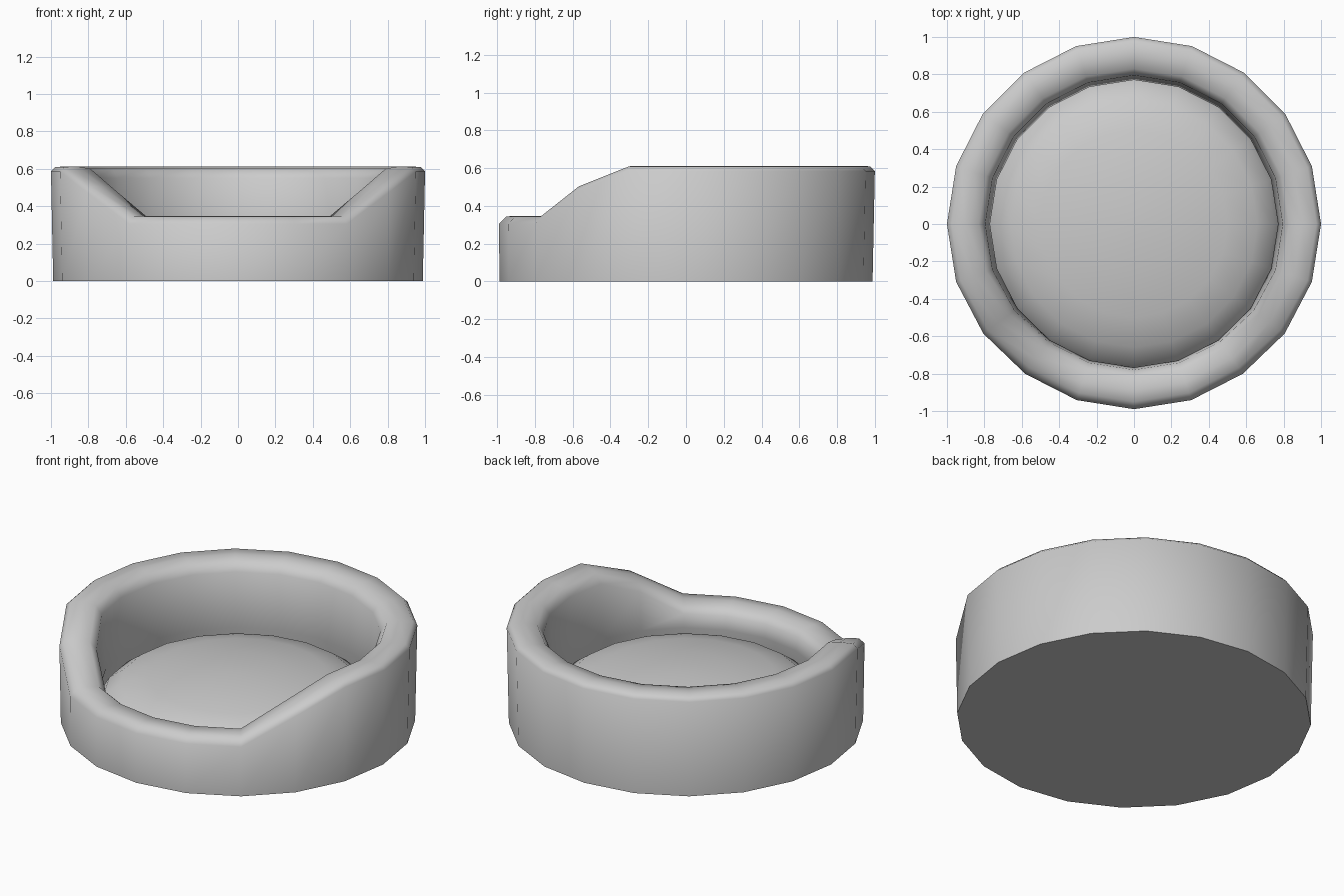
import bpy, bmesh
from math import sin, cos, radians

if "Cube" in bpy.data.objects:
    bpy.data.objects.remove(bpy.data.objects["Cube"])

SIDES = 20


def ring_mesh(name, profile_at, smooth_angle, closed):
    """Sweep a per-column (radius, z) profile around the z axis."""
    bm = bmesh.new()
    cols = []
    for i in range(SIDES):
        a = radians(i * 360 / SIDES)          # 0 = front
        cols.append([bm.verts.new((r * sin(a), -r * cos(a), z))
                     for r, z in profile_at(min(i, SIDES - i))])
    n = len(cols[0])
    for i in range(SIDES):
        a, b = cols[i], cols[(i + 1) % SIDES]
        for j in range(n - 1):
            bm.faces.new((a[j], b[j], b[j + 1], a[j + 1]))
    # caps: underside, and the inner end of the profile
    bm.faces.new([c[0] for c in reversed(cols)])
    if closed:
        bm.faces.new([c[-1] for c in cols])
    bmesh.ops.recalc_face_normals(bm, faces=bm.faces)
    me = bpy.data.meshes.new(name)
    bm.to_mesh(me)
    bm.free()
    ob = bpy.data.objects.new(name, me)
    bpy.context.collection.objects.link(ob)
    bpy.ops.object.select_all(action='DESELECT')
    ob.select_set(True)
    bpy.context.view_layer.objects.active = ob
    bpy.ops.object.shade_smooth_by_angle(angle=radians(smooth_angle))
    return ob


# Padded wall: low at the front opening, rising to full height at the sides
LOW = [(.988, 0), (.99, .305), (.95, .345), (.89, .347), (.82, .338),
       (.78, .30), (.767, .22), (.80, .12), (.80, .06)]
HIGH = [(.988, 0), (1.0, .585), (.975, .61), (.90, .612), (.83, .60),
        (.795, .55), (.77, .22), (.80, .12), (.80, .06)]


def wall_profile(i):
    t = 0 if i <= 2 else .6 if i == 3 else 1
    return [(a[0] + (b[0] - a[0]) * t, a[1] + (b[1] - a[1]) * t)
            for a, b in zip(LOW, HIGH)]


ring_mesh("bed_wall", wall_profile, 65, True)

# Domed cushion filling the inside
CUSHION = [(.74, .065), (.785, .11), (.75, .17), (.66, .235), (.50, .28),
           (.25, .315), (.06, .325)]
ring_mesh("cushion", lambda i: CUSHION, 65, True)
